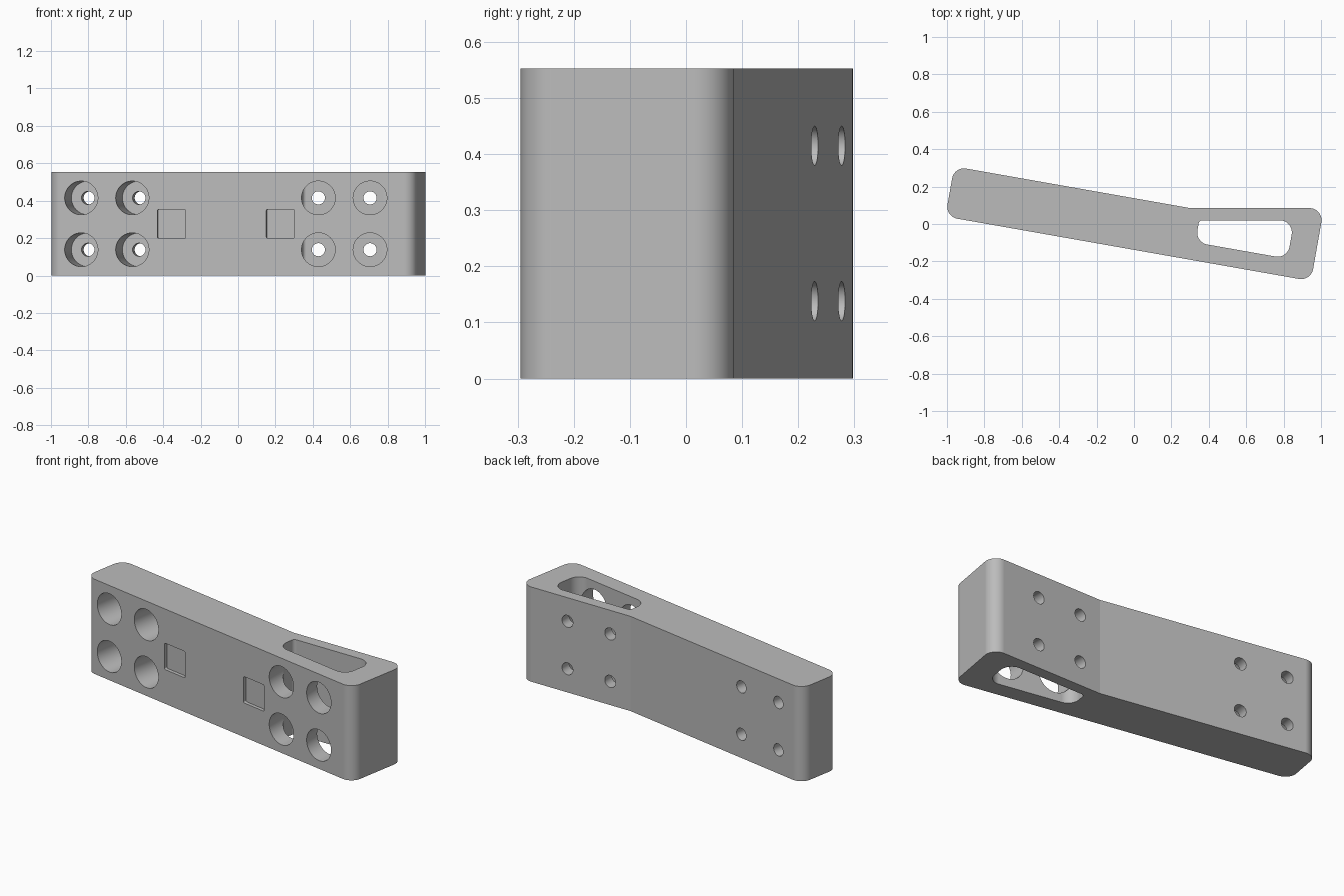
import bpy
import bmesh
from math import radians, sin, cos, tan, pi
from mathutils import Vector, Matrix

if "Cube" in bpy.data.objects:
    bpy.data.objects.remove(bpy.data.objects["Cube"])

TILT = radians(10)
S, C = sin(TILT), cos(TILT)
HEIGHT = 0.553
MID = HEIGHT / 2
HALF = 0.136            # half thickness of the tilted bar
FILLET = 0.065
SPACING = 0.1385        # half distance between holes
BORE, BOLT = 0.09, 0.035


def tilted(u, v):
    """Point given along and across the tilted bar."""
    return Vector((u * C + v * S, -u * S + v * C))


def meet(u, y):
    """Where a tilted end line meets a line of constant y."""
    return Vector(((u + y * S) / C, y))


def rounded(corners, steps=16):
    """Outline with a fillet radius on each corner."""
    out = []
    for i, (p, r) in enumerate(corners):
        if r == 0:
            out.append(p)
            continue
        a = (corners[i - 1][0] - p).normalized()
        b = (corners[(i + 1) % len(corners)][0] - p).normalized()
        half = a.angle(b) / 2
        centre = p + (a + b).normalized() * (r / sin(half))
        start = p + a * (r / tan(half)) - centre
        end = p + b * (r / tan(half)) - centre
        sweep = start.angle_signed(end)
        for k in range(steps + 1):
            turn = Matrix.Rotation(-sweep * k / steps, 2)
            out.append(centre + turn @ start)
    return out


def extrude(name, outline, depth, matrix=Matrix()):
    """Solid prism from an outline, placed by a matrix."""
    bm = bmesh.new()
    face = bm.faces.new([bm.verts.new((p.x, p.y, 0)) for p in outline])
    result = bmesh.ops.extrude_face_region(bm, geom=[face])
    moved = [g for g in result["geom"] if isinstance(g, bmesh.types.BMVert)]
    bmesh.ops.translate(bm, verts=moved, vec=(0, 0, depth))
    bmesh.ops.recalc_face_normals(bm, faces=bm.faces)
    bm.transform(matrix)
    mesh = bpy.data.meshes.new(name)
    bm.to_mesh(mesh)
    bm.free()
    obj = bpy.data.objects.new(name, mesh)
    bpy.context.collection.objects.link(obj)
    return obj


def drill_frame(point, z, angle):
    """Local z points into the block, turned by an angle about vertical."""
    return (Matrix.Translation((point.x, point.y, z))
            @ Matrix.Rotation(-angle, 4, 'Z') @ Matrix.Rotation(-pi / 2, 4, 'X'))


def circle(r, n=64):
    return [Vector((r * cos(2 * pi * k / n), r * sin(2 * pi * k / n))) for k in range(n)]


# Bent block
block = extrude("bent_mount_block", rounded([
    (tilted(-1, -HALF), FILLET),
    (tilted(0.985, -HALF), FILLET),
    (meet(0.985, 0.085), FILLET),
    (Vector((0.30, 0.085)), 0),
    (tilted(-1, HALF), FILLET)]), HEIGHT)

cutters = []

# Vertical through pocket
cutters.append(extrude("pocket_cutter", rounded([
    (tilted(0.34, -0.04), FILLET),
    (tilted(0.84, -0.04), FILLET),
    (meet(0.84, 0.02), FILLET),
    (meet(0.34, 0.02), 0.02)]), HEIGHT + 0.2, Matrix.Translation((0, 0, -0.1))))

for z in (MID - SPACING, MID + SPACING):
    # Counterbored holes square to the tilted bar
    for u in (-0.827, -0.55):
        cutters.append(extrude("bore_cutter", circle(BORE), 0.307,
                               drill_frame(tilted(u, -HALF - 0.1), z, TILT)))
        cutters.append(extrude("bolt_cutter", circle(BOLT), 0.5,
                               drill_frame(tilted(u, -HALF - 0.1), z, TILT)))
    # Holes straight through to the bent back face
    for x in (0.43, 0.706):
        cutters.append(extrude("access_cutter", circle(BORE), 0.34,
                               drill_frame(Vector((x, -0.4)), z, 0)))
        cutters.append(extrude("bolt_cutter", circle(BOLT), 0.2,
                               drill_frame(Vector((x, -0.05)), z, 0)))

# Shallow square recesses
side = 0.077
square = rounded([(Vector((a * side, b * side)), 0.008)
                  for a, b in ((-1, -1), (1, -1), (1, 1), (-1, 1))])
for u in (-0.337, 0.254):
    cutters.append(extrude("recess_cutter", square, 0.12,
                           drill_frame(tilted(u, -HALF - 0.1), MID, TILT)))

# Cut everything out of the block
bpy.ops.object.select_all(action='DESELECT')
bpy.context.view_layer.objects.active = block
block.select_set(True)
for cutter in cutters:
    mod = block.modifiers.new("cut", 'BOOLEAN')
    mod.operation = 'DIFFERENCE'
    mod.solver = 'EXACT'
    mod.object = cutter
    bpy.ops.object.modifier_apply(modifier=mod.name)
    bpy.data.objects.remove(cutter)

# Plain grey finish
grey = bpy.data.materials.new("plain_grey")
grey.use_nodes = True
colour = (0.5, 0.5, 0.5, 1)
grey.diffuse_color = colour
grey.node_tree.nodes["Principled BSDF"].inputs["Base Color"].default_value = colour
block.data.materials.clear()
block.data.materials.append(grey)

bpy.ops.object.shade_smooth_by_angle(angle=radians(8))
weighted = block.modifiers.new("even_shading", 'WEIGHTED_NORMAL')
weighted.keep_sharp = True
